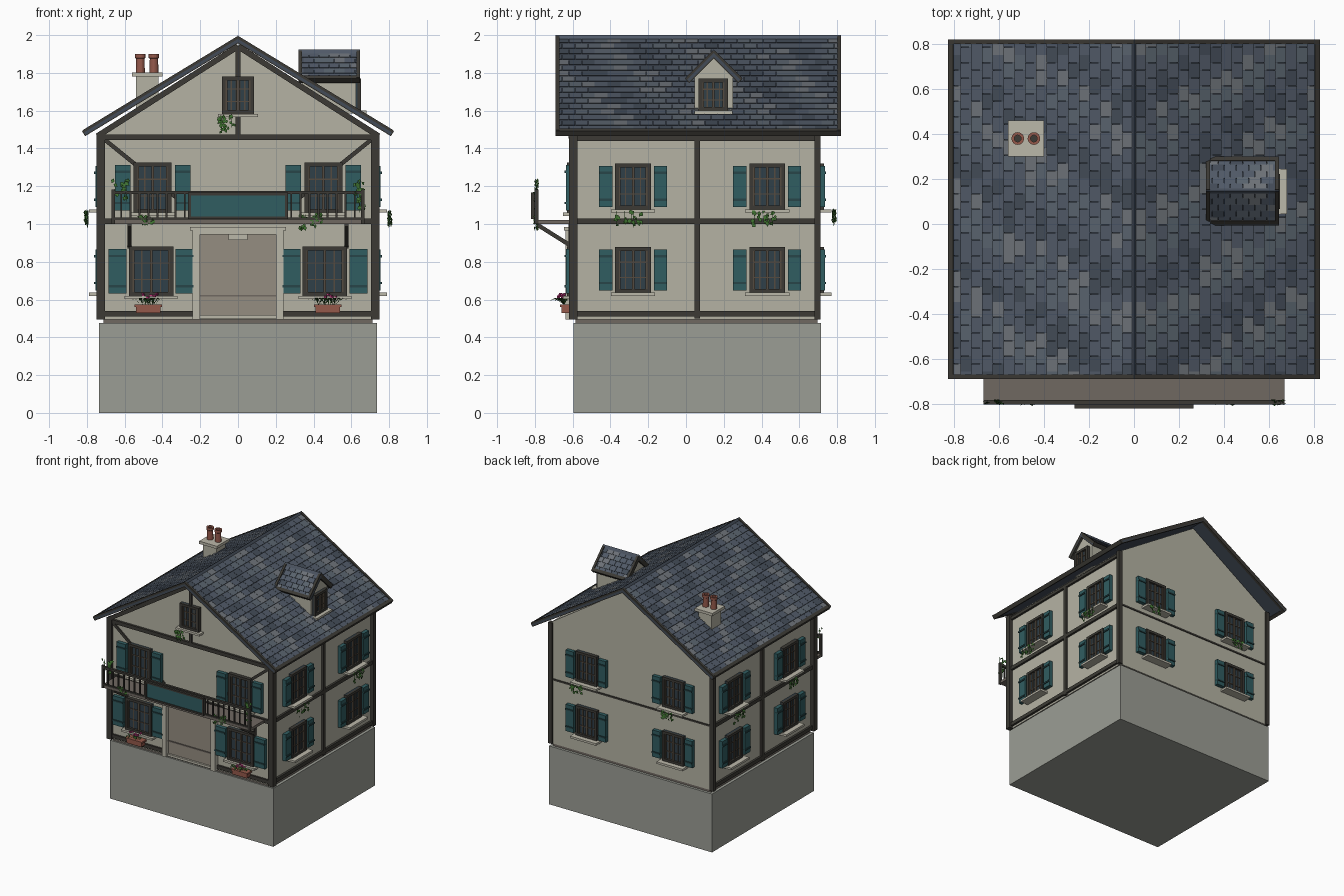
import bpy, bmesh, math, random
from mathutils import Matrix, Vector as V

if "Cube" in bpy.data.objects:
    bpy.data.objects.remove(bpy.data.objects["Cube"])

random.seed(4)
COL = dict(wall=(.46, .45, .37), stone=(.33, .34, .30), trim=(.50, .48, .40), timber=(.045, .042, .035),
           teal=(.03, .11, .12), strap=(.02, .06, .065), glass=(.03, .05, .065), frame=(.09, .07, .05),
           door=(.30, .27, .22), floor=(.16, .14, .12), pot=(.30, .10, .07), leaf=(.05, .17, .03),
           pink=(.5, .04, .2), slate0=(.055, .07, .095), slate1=(.08, .10, .135),
           slate2=(.10, .125, .155), slate3=(.15, .165, .185))
MATS = {}
for k, c in COL.items():
    MATS[k] = bpy.data.materials.new(k)
    MATS[k].diffuse_color = (*c, 1)
I4 = Matrix()
T = Matrix.Translation


class Part:
    """Collects solids into one named object."""
    def __init__(self, name):
        self.name, self.bm, self.mats = name, bmesh.new(), []

    def face(self, verts, mat):
        if mat not in self.mats:
            self.mats.append(mat)
        self.bm.faces.new(verts).material_index = self.mats.index(mat)

    def prism(self, prof, vec, mat, M=I4):
        a = [self.bm.verts.new(M @ V(p)) for p in prof]
        b = [self.bm.verts.new(M @ (V(p) + V(vec))) for p in prof]
        n = len(a)
        self.face(a[::-1], mat)
        self.face(b, mat)
        for i in range(n):
            self.face([a[i], a[(i + 1) % n], b[(i + 1) % n], b[i]], mat)

    def box(self, x0, x1, y0, y1, z0, z1, mat, M=I4):
        self.prism([(x0, y0, z0), (x1, y0, z0), (x1, y1, z0), (x0, y1, z0)], (0, 0, z1 - z0), mat, M)

    def beam(self, p, q, w, nrm, d, mat):
        p, q, nrm = V(p), V(q), V(nrm)
        s = (q - p).normalized().cross(nrm) * w / 2
        self.prism([p - s, q - s, q + s, p + s], nrm * d, mat)

    def sheet(self, pts, mat):
        self.face([self.bm.verts.new(p) for p in pts], mat)

    def done(self):
        bmesh.ops.recalc_face_normals(self.bm, faces=self.bm.faces[:])
        me = bpy.data.meshes.new(self.name)
        self.bm.to_mesh(me)
        for m in self.mats:
            me.materials.append(MATS[m])
        ob = bpy.data.objects.new(self.name, me)
        bpy.context.collection.objects.link(ob)
        return ob


def rz(a):
    return Matrix.Rotation(math.radians(a), 4, 'Z')


# wall frames: local x along the wall, local -y outward
FRONT, BACK = T((0, -.6, 0)), T((0, .7, 0)) @ rz(180)
RIGHT, LEFT = T((.72, 0, 0)) @ rz(90), T((-.72, 0, 0)) @ rz(-90)

# foundation, plinth and wall body
p = Part("foundation"); p.box(-.735, .735, -.595, .715, 0, .475, 'stone'); p.done()
p = Part("plinth"); p.box(-.712, .712, -.585, .695, .475, .5, 'floor'); p.done()
p = Part("house_walls")
p.prism([(-.72, -.6, .495), (.72, -.6, .495), (.72, -.6, 1.485), (0, -.6, 1.95), (-.72, -.6, 1.485)], (0, 1.3, 0), 'wall')
p.done()

# timber framing
p = Part("timber_frame")
for s in (-1, 1):
    def sx(a, b, *r):
        p.box(min(s * a, s * b), max(s * a, s * b), *r, 'timber')
    sx(.705, .75, -.62, -.575, .495, 1.48)
    sx(.71, .745, .68, .712, .495, 1.48)
    sx(.71, .738, .045, .075, .5, 1.46)
    for z0, z1 in ((.51, .54), (1.0, 1.03), (1.44, 1.465)):
        sx(.71, .737, -.6, .7, z0, z1)
    sx(.24, .72, -.615, -.59, .51, .54)
    p.beam((s * .745, -.6, 1.465), (0, -.6, 1.94), .03, (0, -1, 0), .022, 'timber')
    p.beam((s * .71, -.6, 1.45), (s * .24, -.6, 1.07), .022, (0, -1, 0), .01, 'timber')
p.box(-.72, .72, -.618, -.59, 1.445, 1.475, 'timber')
p.box(-.72, .72, -.618, -.59, 1.0, 1.03, 'timber')
p.box(-.012, .012, -.616, -.59, 1.47, 1.94, 'timber')
p.box(-.72, .72, .69, .706, 1.012, 1.026, 'timber')
p.done()


def roof(name, origin, ends, run, drop, rows, cols, edge, axis):
    """Two pitched slopes of overlapping slates; axis is the ridge direction."""
    a, (e0, e1) = V(axis), ends
    side = a.cross(V((0, 0, 1)))
    L = math.hypot(run, drop)
    p, trim = Part(name + "_slates"), Part(name + "_edge_boards")
    for s in (-1, 1):
        d = (side * s * run - V((0, 0, drop))) / L
        n = (side * s * drop + V((0, 0, run))) / L
        M = Matrix((d, a, n)).transposed().to_4x4()
        M.translation = V(origin)
        p.box(0, L, e0, e1, -.015, 0, 'slate0', M)
        h, w = L / rows, (e1 - e0) / cols
        for i in range(rows):
            R = M @ T((i * h, 0, 0)) @ Matrix.Rotation(-.13, 4, 'Y')
            for j in range(cols + i % 2):
                y0 = max(e0, e0 + (j - .5 * (i % 2)) * w) + .001
                y1 = min(e1, e0 + (j + 1 - .5 * (i % 2)) * w) - .001
                k = (j - i // 2 + random.choice((0, 0, 1))) % 6
                p.box(0, h, y0, y1, 0, .004, 'slate%d' % (0, 1, 1, 2, 3, 1)[k], R)
        # barge boards and eaves board
        for y in (e0, e1 - edge):
            trim.box(-.005, L, y, y + edge, -.02, .014, 'timber', M)
        trim.box(L - edge, L + .006, e0, e1, -.02, .012, 'timber', M)
    t = M.translation
    c = side * .014
    prof = [t + a * e0 + c - V((0, 0, .01)), t + a * e0 + V((0, 0, .02)), t + a * e0 - c - V((0, 0, .01))]
    trim.prism(prof, a * (e1 - e0), 'slate1')
    p.done(); trim.done()


roof("main_roof", (0, 0, 1.98), (-.69, .82), .815, .495, 17, 22, .02, (0, 1, 0))
roof("dormer_roof", (0, .147, 1.905), (.32, .645), .14, .14, 5, 6, .018, (1, 0, 0))


def window(name, M, cx, z0, z1, hw, sh=None, sill=.07):
    p = Part(name)
    M = M @ T((cx, 0, 0))
    p.box(-hw, hw, -.012, .01, z0, z1, 'glass', M)
    f = .02
    for s in (-1, 1):
        p.box(*sorted((s * hw, s * (hw - f))), -.03, .01, z0, z1, 'timber', M)
        p.box(*sorted((s * (hw - f), s * (hw - f - .009))), -.024, 0, z0 + f, z1 - f, 'frame', M)
        p.box(s * hw * .42 - .003, s * hw * .42 + .003, -.018, 0, z0 + f, z1 - f, 'frame', M)
        if sh:
            a, b = sorted((s * sh[0], s * sh[1]))
            p.box(a, b, -.035, -.005, z0 + .012, z1 - .012, 'teal', M)
            for z in (z0 + .045, z1 - .055):
                p.box(a, b, -.042, -.01, z, z + .012, 'strap', M)
    for z in (z0, z1 - f):
        p.box(-hw, hw, -.03, .01, z, z + f, 'timber', M)
    for t in (1 / 3, 2 / 3):
        z = z0 + (z1 - z0) * t
        p.box(-hw + f, hw - f, -.018, 0, z - .003, z + .003, 'frame', M)
    p.box(-.007, .007, -.024, 0, z0 + f, z1 - f, 'frame', M)
    p.box(-hw - .022, hw + .022, -sill, 0, z0 - .017, z0, 'trim', M)
    p.done()


def ivy(name, M, x0, x1, z0, z1, out, n=26):
    """Hanging leaves, thinning out towards the bottom, on thin stems."""
    p = Part(name)
    strands = [random.uniform(x0, x1) for _ in range(5)]
    for x in strands:
        low = random.uniform(z0, (z0 + z1) / 2)
        p.box(x - .001, x + .001, -out, -out + .002, low, z1, 'leaf', M)
        for _ in range(n // 5):
            c = V((x + random.uniform(-.014, .014), -out + random.uniform(-.012, .008), random.uniform(low, z1)))
            r = random.uniform(.009, .016)
            R = M @ T(c) @ Matrix.Rotation(random.uniform(-1, 1), 4, 'Y') @ Matrix.Rotation(random.uniform(-.7, .7), 4, 'Z')
            p.sheet([R @ V(q) for q in ((0, 0, -r), (r * .8, -.003, r * .2), (0, .002, r), (-r * .8, -.003, r * .2))], 'leaf')
    p.done()


# windows on every wall, with ivy under the upper ones
for s, t in ((-1, "left"), (1, "right")):
    window("front_lower_window_" + t, FRONT, s * .46, .62, .88, .118, (.13, .225), .05)
    window("front_upper_window_" + t, FRONT, s * .452, 1.06, 1.325, .1, (.118, .2), .05)
for nm, M, cs in (("right", RIGHT, (-.28, .43)), ("left", LEFT, (.28, -.43)), ("back", BACK, (-.39, .39))):
    for i, c in enumerate(cs):
        window(f"{nm}_lower_window_{i}", M, c, .637, .878, .095, (.11, .18))
        window(f"{nm}_upper_window_{i}", M, c, 1.078, 1.32, .095, (.11, .18))
        ivy(f"{nm}_ivy_{i}", M, c - .09, c + .04, .98, 1.07, .08)
window("gable_window", FRONT, 0, 1.583, 1.78, .085, None, .05)
ivy("gable_ivy", FRONT, -.09, .01, 1.48, 1.57, .055)

# door with surround
p = Part("front_door")
p.box(-.2, .2, -.61, -.59, .5, .96, 'door')
p.box(-.2, .2, -.616, -.6, .615, .625, 'floor')
p.box(-.2, .2, -.625, -.6, .5, .518, 'trim')
for s in (-1, 1):
    p.box(s * .22 - .02, s * .22 + .02, -.638, -.59, .495, .955, 'trim')
p.box(-.24, .24, -.638, -.59, .945, .965, 'trim')
p.box(-.255, .255, -.645, -.59, .965, .985, 'trim')
p.box(-.05, .05, -.63, -.6, .915, .945, 'trim')
p.done()

# balcony: floor, brackets, railing and panel
p = Part("balcony")
p.box(-.668, .668, -.795, -.6, 1.0, 1.022, 'floor')
p.box(-.67, .67, -.8, -.785, 1.022, 1.034, 'timber')
p.box(-.67, .67, -.802, -.782, 1.158, 1.176, 'timber')
for s in (-1, 1):
    p.beam((s * .575 - .01, -.61, .885), (s * .575 - .01, -.785, .995), .022, (1, 0, 0), .02, 'timber')
    p.box(s * .575 - .01, s * .575 + .01, -.622, -.595, .87, 1.0, 'timber')
    p.box(s * .66 - .01, s * .66 + .01, -.803, -.782, 1.0, 1.183, 'timber')
    for i in range(8):
        x = s * (.282 + i * .048)
        p.box(x - .005, x + .005, -.797, -.787, 1.03, 1.16, 'timber')
p.done()
p = Part("balcony_panel")
p.box(-.255, .255, -.813, -.79, 1.035, 1.16, 'teal')
for z in (1.026, 1.152):
    p.box(-.263, .263, -.82, -.787, z, z + .014, 'timber')
for s in (-1, 1):
    p.box(s * .257 - .007, s * .257 + .007, -.82, -.787, 1.026, 1.166, 'timber')
p.done()
for i, (a, b, c, d) in enumerate(((-.66, -.58, 1.1, 1.23), (.61, .69, 1.05, 1.23), (.34, .47, .96, 1.05), (-.53, -.45, .98, 1.04))):
    ivy(f"balcony_ivy_{i}", FRONT, a, b, c, d, .19)

# flower boxes
for s, t in ((-1, "left"), (1, "right")):
    p = Part("flower_box_" + t)
    cx = s * .475
    p.box(cx - .066, cx + .066, -.66, -.61, .53, .565, 'pot')
    p.box(cx - .073, cx + .073, -.667, -.603, .56, .574, 'pot')
    for i in range(22):
        a, r, w = random.uniform(0, 6.28), random.uniform(.04, .085), .008
        b = V((cx + random.uniform(-.05, .05), -.645, .572))
        d = V((math.cos(a), math.sin(a) * (.35 if math.sin(a) > 0 else 1), 0))
        q = V((-d.y, d.x, 0)).normalized() * w
        m = b + d * r * .6 + V((0, 0, .035))
        p.sheet([b, m + q, b + d * r + V((0, 0, .022)), m - q], 'leaf')
    for i in range(9):
        c = T((cx + random.uniform(-.055, .05), random.uniform(-.68, -.62), random.uniform(.605, .628)))
        p.prism([(.009 * math.cos(k * 1.257), .009 * math.sin(k * 1.257), 0) for k in range(5)], (0, 0, .01), 'pink', c)
    p.done()

# dormer body and window
p = Part("dormer_walls")
p.prism([(.34, .045, 1.585), (.34, .25, 1.585), (.34, .25, 1.785), (.34, .147, 1.885), (.34, .045, 1.785)], (.285, 0, 0), 'wall')
p.done()
window("dormer_window", T((.62, 0, 0)) @ rz(90), .145, 1.6, 1.77, .078, None, .06)

# chimney with two hollow pots
p = Part("chimney")
p.box(-.54, -.42, .32, .44, 1.6, 1.785, 'wall')
p.box(-.56, -.4, .3, .46, 1.78, 1.802, 'trim')
p.done()
PROF = ((.024, 1.8), (.022, 1.875), (.028, 1.88), (.028, 1.9), (.015, 1.9), (.015, 1.83))
for i, x in enumerate((-.517, -.445)):
    p = Part(f"chimney_pot_{i}")
    rings = [[p.bm.verts.new((x + r * math.cos(k * math.pi / 8), .38 + r * math.sin(k * math.pi / 8), z))
              for k in range(16)] for r, z in PROF]
    for a, b in zip(rings, rings[1:]):
        for k in range(16):
            p.face([a[k], a[(k + 1) % 16], b[(k + 1) % 16], b[k]], 'pot')
    p.face(rings[-1], 'timber')
    p.done()

for m in bpy.data.materials:
    if m.users and not m.is_grease_pencil:
        m.use_nodes = True
        m.node_tree.nodes["Principled BSDF"].inputs["Base Color"].default_value = m.diffuse_color
